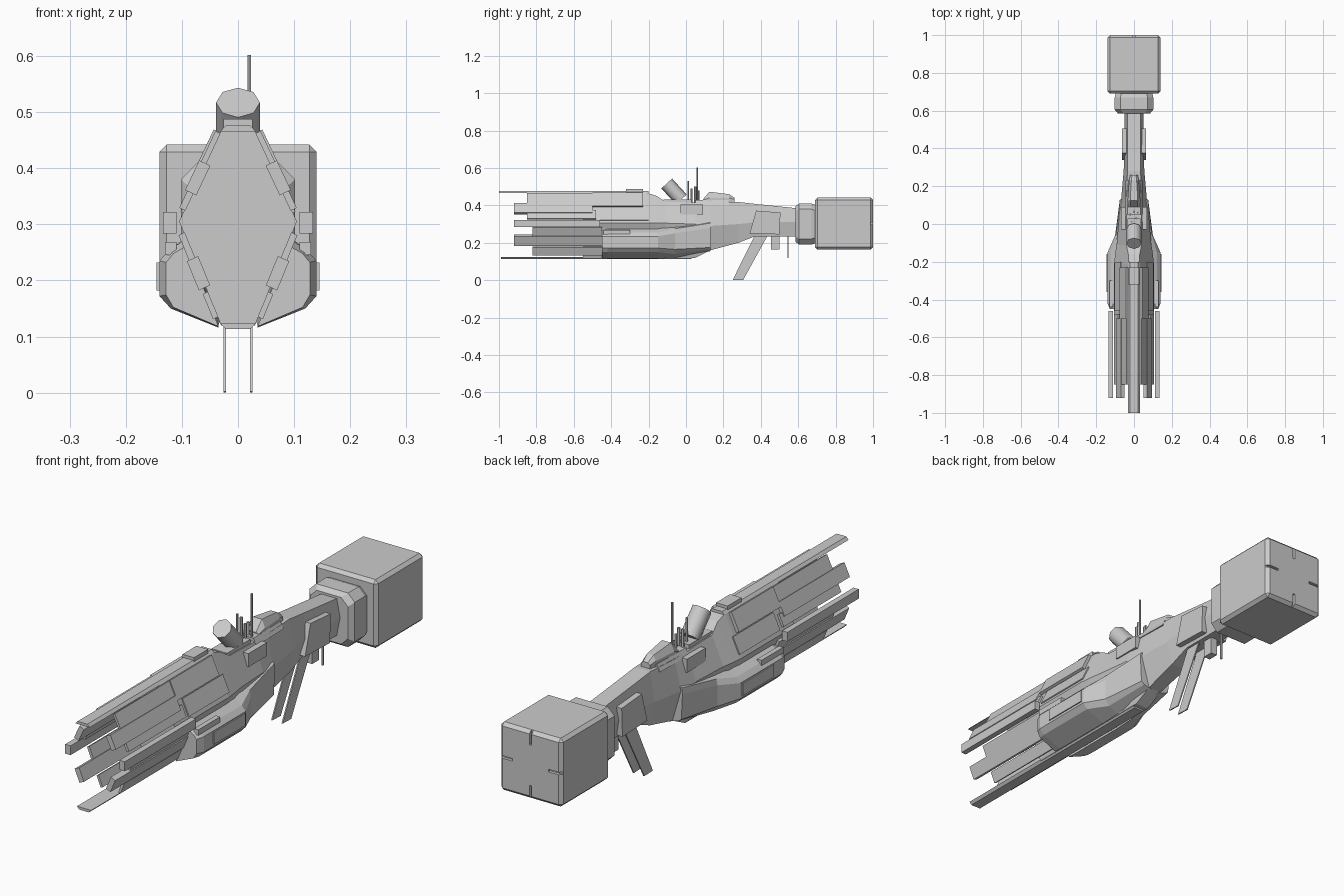
import bpy, bmesh, math
from mathutils import Vector

if "Cube" in bpy.data.objects:
    bpy.data.objects.remove(bpy.data.objects["Cube"])

grey = bpy.data.materials.new("hull_grey")
grey.diffuse_color = (0.6, 0.6, 0.6, 1)
grey.use_nodes = True
grey.node_tree.nodes["Principled BSDF"].inputs["Base Color"].default_value = grey.diffuse_color


def finish(name, bm, mirror=False, smooth=False):
    bmesh.ops.recalc_face_normals(bm, faces=bm.faces)
    me = bpy.data.meshes.new(name)
    bm.to_mesh(me)
    bm.free()
    me.materials.append(grey)
    ob = bpy.data.objects.new(name, me)
    bpy.context.collection.objects.link(ob)
    if mirror:
        ob.modifiers.new("mirror", 'MIRROR').use_clip = False
    if smooth:
        bpy.ops.object.select_all(action='DESELECT')
        ob.select_set(True)
        bpy.context.view_layer.objects.active = ob
        bpy.ops.object.shade_smooth_by_angle(angle=math.radians(50))
    return ob


def loft(name, sections, mirror=False):
    """Skin closed (x, z) outlines placed along y."""
    bm = bmesh.new()
    rings = [[bm.verts.new((x, y, z)) for x, z in pts] for y, pts in sections]
    n = len(rings[0])
    for a, b in zip(rings, rings[1:]):
        for i in range(n):
            j = (i + 1) % n
            bm.faces.new((a[i], a[j], b[j], b[i]))
    bm.faces.new(rings[0])
    bm.faces.new(rings[-1])
    return finish(name, bm, mirror)


def side_prism(name, profile, x0, x1, mirror=False):
    """Extrude a (y, z) outline across x."""
    bm = bmesh.new()
    a = [bm.verts.new((x0, y, z)) for y, z in profile]
    b = [bm.verts.new((x1, y, z)) for y, z in profile]
    for i in range(len(a)):
        j = (i + 1) % len(a)
        bm.faces.new((a[i], a[j], b[j], b[i]))
    bm.faces.new(a)
    bm.faces.new(b)
    return finish(name, bm, mirror)


def box(name, x0, x1, y0, y1, z0, z1, mirror=False):
    return side_prism(name, [(y0, z0), (y1, z0), (y1, z1), (y0, z1)], x0, x1, mirror)


def both(half):
    return half + [(-x, z) for x, z in reversed(half)]


def slant(name, z0, z1, y0, y1, inner, outer):
    """Plate lying on one of the four sloping hull faces, mirrored in x."""
    up = (z0 + z1) / 2 > 0.305
    s = 1 if up else -1
    nx, nz = 0.905, 0.424 * s

    def p(z, d):
        x = 0.105 - 0.47 * abs(z - 0.305) if up else 0.105 - 0.41 * abs(z - 0.305)
        return (x + nx * d, z + nz * d)
    pts = [p(z0, inner), p(z1, inner), p(z1, outer), p(z0, outer)]
    return loft(name, [(y0, pts), (y1, pts)], True)


# Main hull and neck: six-sided sections (y, top w, top z, mid w, mid z, bottom w, bottom z)
hull = [(-0.55, .03, .467, .105, .305, .03, .12), (-0.21, .03, .467, .105, .305, .03, .12),
        (-0.16, .03, .452, .10, .305, .03, .12), (-0.11, .04, .42, .092, .305, .03, .12),
        (0.05, .04, .415, .078, .30, .03, .12), (0.13, .04, .415, .068, .29, .03, .16),
        (0.28, .035, .418, .055, .30, .035, .20), (0.37, .035, .408, .05, .31, .035, .235),
        (0.61, .035, .383, .05, .31, .035, .235)]
loft("main_hull", [(y, both([(a, b), (c, d), (e, f)])) for y, a, b, c, d, e, f in hull])

# Forward keel plates above and below
for name, z, s, y0 in (("top_prow_plate", .467, 1, -1), ("bottom_prow_plate", .122, -1, -.99)):
    loft(name, [(y, both([(.022, z + s * .009), (.032, z - s * .002)])) for y in (y0, -.2 if s > 0 else .03)])
box("top_deck_plate", -.026, .026, -.32, -.23, .47, .488)

# Long prow bars on the sloping faces
slant("upper_prow_plate", .385, .462, -.85, -.5, 0, .010)
slant("upper_prow_bar", .355, .408, -.92, -.5, -.008, .014)
slant("upper_inner_plate", .325, .37, -.85, -.48, -.002, .010)
slant("lower_inner_plate", .24, .285, -.82, -.45, -.002, .010)
slant("lower_prow_bar", .188, .24, -.92, -.45, -.008, .014)
slant("lower_prow_plate", .135, .18, -.82, -.45, 0, .010)
box("middle_prow_bar", .11, .134, -.92, -.46, .284, .322, True)

# Flank armour
slant("upper_flank_panel", .39, .463, -.50, -.23, 0, .014)
slant("middle_flank_panel", .32, .385, -.46, -.20, 0, .005)

# Side pods that fade into the rear hull flank
full = [(.035, .116), (.12, .15), (.14, .172), (.14, .235), (.122, .255), (.09, .275)]
nose = [(.035, .118), (.115, .152), (.128, .174), (.128, .232), (.115, .248), (.09, .262)]
taper = [(.035, .12), (.08, .14), (.10, .165), (.10, .25), (.095, .275), (.07, .29)]
tail = [(.02, .155), (.055, .165), (.07, .175), (.075, .28), (.073, .305), (.05, .315)]
loft("side_pod", [(-.45, nose), (-.42, full), (-.15, full), (-.06, taper), (.13, tail)], True)
box("pod_plate", .135, .145, -.36, -.16, .182, .232, True)
box("pod_fin", .11, .13, -.44, -.30, .245, .268, True)

# Neck side panels
side_prism("neck_panel", [(.34, .25), (.50, .245), (.505, .362), (.375, .372)], .04, .064, True)


# Collar and engine block
def octagon(w, z0, z1, c):
    return both([(w - c, z1), (w, z1 - c), (w, z0 + c), (w - c, z0)])


loft("engine_collar", [(.585, octagon(.085, .205, .395, .03)), (.605, octagon(.102, .19, .41, .03)),
                       (.67, octagon(.102, .19, .41, .03)), (.70, octagon(.095, .2, .4, .03))])
engine = box("engine_block", -.14, .14, .69, 1, .164, .442)
bev = engine.modifiers.new("bevel", 'BEVEL')
bev.width = .013
bev.segments = 1

# Four slots in the rear engine face
for i, (x0, x1, z0, z1) in enumerate([(-.005, .005, .385, .46), (-.005, .005, .15, .22),
                                      (.08, .16, .298, .308), (-.16, -.08, .298, .308)]):
    cut = box("slot_cutter_%d" % i, x0, x1, .988, 1.05, z0, z1)
    cut.hide_render = True
    cut.hide_viewport = True
    cut.display_type = 'WIRE'
    m = engine.modifiers.new("slot", 'BOOLEAN')
    m.operation = 'DIFFERENCE'
    m.object = cut

# Bridge behind the deck
loft("bridge", [(.09, both([(.018, .432), (.032, .428), (.03, .41)])),
                (.125, both([(.02, .473), (.034, .44), (.034, .41)])),
                (.23, both([(.014, .46), (.026, .44), (.026, .41)])),
                (.26, both([(.01, .44), (.02, .432), (.02, .41)]))])
loft("bridge_flange", [(.05, both([(.035, .428), (.048, .40)])), (.23, both([(.03, .428), (.045, .40)]))])
box("deck_block", .04, .068, -.03, .09, .35, .405, True)
box("turret_base", -.035, .035, -.12, .03, .41, .432)


# Tilted drum turret
def drum(name, a, b, r, sides, smooth=False):
    a, b = Vector(a), Vector(b)
    bm = bmesh.new()
    bmesh.ops.create_cone(bm, cap_ends=True, segments=sides, radius1=r, radius2=r, depth=(b - a).length)
    rot = (b - a).to_track_quat('Z', 'Y').to_matrix().to_4x4()
    rot.translation = (a + b) / 2
    bmesh.ops.transform(bm, matrix=rot, verts=bm.verts)
    return finish(name, bm, smooth=smooth)


drum("drum_turret", (0, -.025, .432), (0, -.103, .517), .039, 8, True)

# Antenna masts
for i, (x, y, top, r) in enumerate([(.02, .06, .602, .004), (-.012, .012, .53, .004), (.012, .03, .49, .006),
                                    (-.02, .05, .50, .006), (0, .065, .48, .006)]):
    drum("antenna_%d" % i, (x, y, .41), (x, y, top), r, 6)

# Swept landing fins and small parts under the neck
side_prism("landing_fin", [(.25, .002), (.305, 0), (.44, .245), (.37, .245)], .021, .026, True)
box("belly_box", -.015, .015, .455, .50, .163, .25)
box("belly_rod", -.003, .003, .542, .549, .12, .25)
